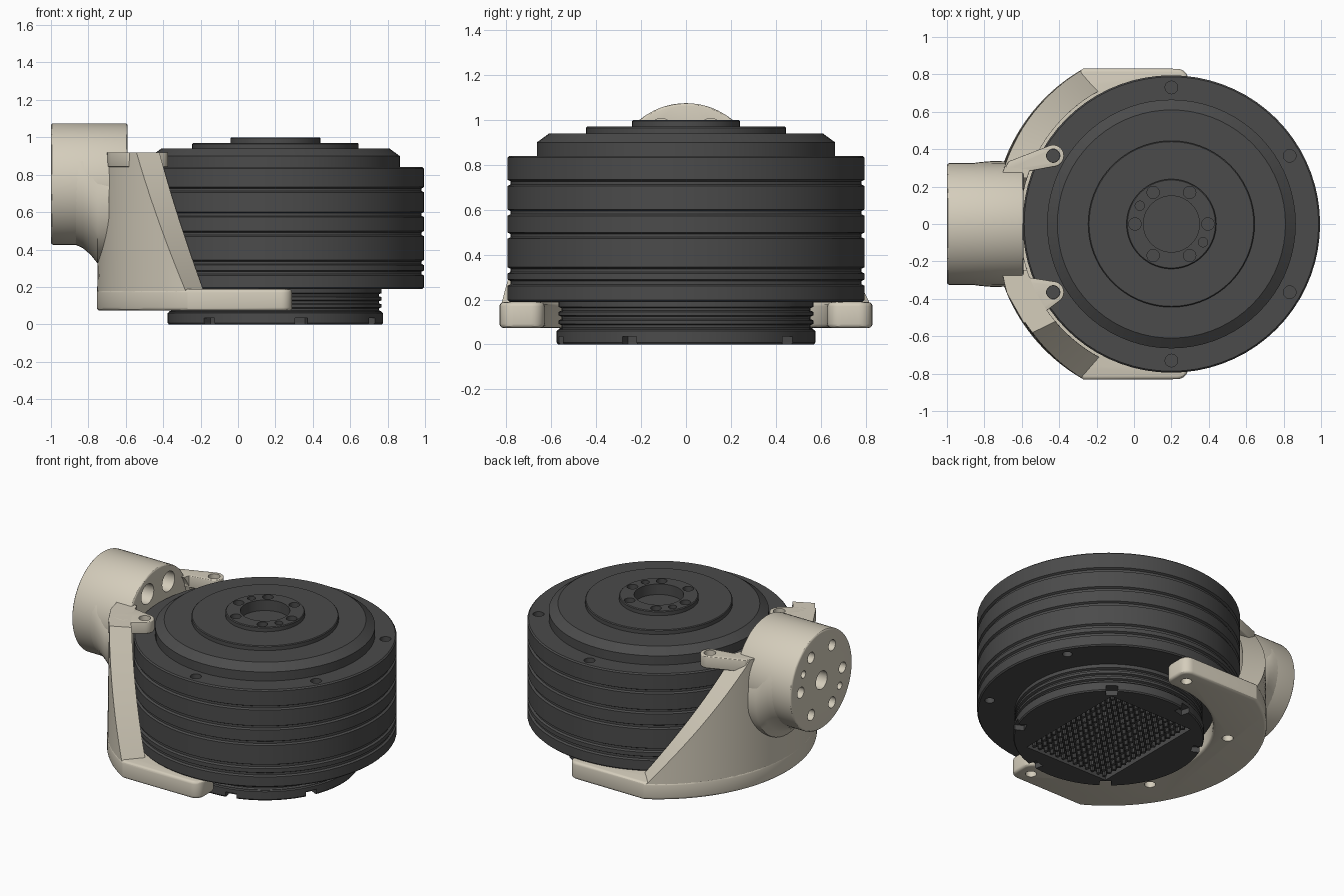
import bpy, bmesh, math
from math import sin, cos, pi, radians
from mathutils import Matrix, Vector
from mathutils.geometry import convex_hull_2d

if "Cube" in bpy.data.objects:
    bpy.data.objects.remove(bpy.data.objects["Cube"])

CX = 0.2  # drum axis


def material(name, rgb):
    m = bpy.data.materials.new(name)
    m.diffuse_color = (*rgb, 1)
    m.use_nodes = True
    m.node_tree.nodes["Principled BSDF"].inputs["Base Color"].default_value = m.diffuse_color
    return m


DARK = material("dark_grey", (0.07, 0.07, 0.07))
BEIGE = material("warm_beige", (0.66, 0.61, 0.50))


def finish(name, bm, mat=None, bevel=0, cutter=None):
    bmesh.ops.recalc_face_normals(bm, faces=bm.faces)
    me = bpy.data.meshes.new(name)
    bm.to_mesh(me)
    bm.free()
    ob = bpy.data.objects.new(name, me)
    bpy.context.collection.objects.link(ob)
    if mat is None:
        ob.hide_render = True
        return ob
    me.materials.append(mat)
    bpy.ops.object.select_all(action='DESELECT')
    bpy.context.view_layer.objects.active = ob
    ob.select_set(True)
    if bevel:
        b = ob.modifiers.new("bevel", 'BEVEL')
        b.width, b.segments, b.limit_method, b.angle_limit = bevel, 3, 'ANGLE', radians(40)
        bpy.ops.object.modifier_apply(modifier=b.name)
    if cutter:
        c = ob.modifiers.new("cut", 'BOOLEAN')
        c.operation, c.solver, c.object = 'DIFFERENCE', 'EXACT', cutter
        bpy.ops.object.modifier_apply(modifier=c.name)
        bpy.data.objects.remove(cutter)
    bpy.ops.object.shade_smooth_by_angle(angle=radians(30))
    return ob


def cyl(bm, r, p0, p1, seg=20):
    p0, p1 = Vector(p0), Vector(p1)
    d = p1 - p0
    mat = Matrix.Translation((p0 + p1) / 2) @ d.to_track_quat('Z', 'Y').to_matrix().to_4x4()
    bmesh.ops.create_cone(bm, cap_ends=True, segments=seg, radius1=r, radius2=r, depth=d.length, matrix=mat)


def box(bm, size, loc, rot=0):
    m = Matrix.Translation((CX, 0, 0)) @ Matrix.Rotation(rot, 4, 'Z') @ Matrix.Translation(loc)
    bmesh.ops.create_cube(bm, size=1, matrix=m @ Matrix.Diagonal((*size, 1)))


def loft(rings):
    """Solid from equal-length closed rings of points."""
    bm = bmesh.new()
    vs = [[bm.verts.new(p) for p in ring] for ring in rings]
    n = len(vs[0])
    for a, b in zip(vs, vs[1:]):
        for i in range(n):
            j = (i + 1) % n
            bm.faces.new((a[i], a[j], b[j], b[i]))
    bm.faces.new(vs[0])
    bm.faces.new(vs[-1])
    return bm


def prism(pts, z0, z1):
    return loft([[(x, y, z) for x, y in pts] for z in (z0, z1)])


def arc(cx, cy, r, a0, a1, n):
    return [(cx + r * cos(radians(a0 + (a1 - a0) * i / n)),
             cy + r * sin(radians(a0 + (a1 - a0) * i / n))) for i in range(n + 1)]


def bolt_ring(r):
    """Six bolt positions plus two dowels as (u, v, is_dowel)."""
    spots = [(a, False) for a in range(0, 360, 60)] + [(150, True), (-30, True)]
    return [(r * cos(radians(a)), r * sin(radians(a)), d) for a, d in spots]


# Drum: turned profile with grooves
def grooves(r, depth, half, heights):
    return [p for z in heights for p in ((r, z - half), (r - depth, z - half * .5),
                                         (r - depth, z + half * .5), (r, z + half))]


profile = [(.57, 0), (.576, .008), (.576, .06), (.568, .066)]
profile += grooves(.568, .014, .011, (.08, .118, .156)) + [(.568, .19), (.787, .19), (.795, .198)]
profile += grooves(.795, .013, .014, (.275, .33, .485, .587, .72))
profile += [(.795, .832), (.787, .84), (.665, .84), (.665, .90), (.61, .94), (.445, .94),
            (.445, .965), (.44, .97), (.24, .97), (.24, .995), (.235, 1.0)]
SEG = 72
drum = loft([[(CX + r * cos(2 * pi * i / SEG), r * sin(2 * pi * i / SEG), z) for i in range(SEG)]
             for r, z in profile])

# Drum cutters: hub bore and bolts, rim bolts, bottom recess and notches
cut = bmesh.new()
cyl(cut, .15, (CX, 0, .93), (CX, 0, 1.1), 40)
for u, v, dowel in bolt_ring(.195):
    cyl(cut, .025 if dowel else .033, (CX + u, v, .95), (CX + u, v, 1.1))
for a in range(30, 390, 60):
    x, y = CX + .73 * cos(radians(a)), .73 * sin(radians(a))
    cyl(cut, .034, (x, y, .78), (x, y, .9))
    cyl(cut, .03, (x, y, .1), (x, y, .23))
box(cut, (.62, .80, .1), (0, 0, -.015))
for a in (52, 104, 154, 232, 284, 334):
    box(cut, (.1, .07, .1), (.567, 0, -.015), radians(a))
finish("drum_body", drum, DARK, 0, finish("drum_cutter", cut))

# Cooling pins inside the bottom recess
pins = bmesh.new()
for i in range(13):
    for j in range(17):
        x, y = CX + (i - 6) * .046, (j - 8) * .046
        cyl(pins, .013, (x, y, .003), (x, y, .04), 8)
finish("bottom_pins", pins, DARK)

# Bracket base: C-shaped plate under the drum
outline = arc(CX, 0, .955, 119.5, 240.5, 40)
outline += arc(.23, -.77, .06, -90, 0, 6) + arc(.23, -.69, .06, 0, 90, 6)
outline += arc(CX, 0, .63, 270, 90, 40)
outline += arc(.23, .69, .06, -90, 0, 6) + arc(.23, .77, .06, 0, 90, 6)
cut = bmesh.new()
for a in (90, 150, 210, 270):
    x, y = CX + .73 * cos(radians(a)), .73 * sin(radians(a))
    cyl(cut, .034, (x, y, 0), (x, y, .3))
finish("bracket_base", prism(outline, .073, .188), BEIGE, .018, finish("base_cutter", cut))

# Bracket wall: curved shell whose two edges lean back towards the tube
rings = []
for k in range(13):
    t = k / 12
    z, ro = .17 + .75 * t, .953 - .01 * t
    front, back = 60 - 22 * t, 60 - 41 * t
    rings.append([(x, y, z) for x, y in arc(CX, 0, ro, 180 - back, 180 + front, 32)
                  + arc(CX, 0, .81, 180 + front + 2, 180 - back - 2, 32)])
cut = bmesh.new()
cyl(cut, .30, (-1.2, 0, .75), (-.4, 0, .75), 48)
finish("bracket_wall", loft(rings), BEIGE, 0, finish("wall_cutter", cut))

# Mounting tube with bolt pattern, counterbores and clearance for the drum
tube = bmesh.new()
cyl(tube, .325, (-1.0, 0, .75), (-.59, 0, .75), 72)
cut = bmesh.new()
cyl(cut, .06, (-1.1, 0, .75), (-.85, 0, .75), 24)
for u, v, dowel in bolt_ring(.22):
    y, z = -u, .75 + v
    if dowel:
        cyl(cut, .024, (-1.1, y, z), (-.92, y, z))
    else:
        loft_r = [(-1.1, .036), (-.85, .036), (-.85, .066), (-.5, .066)]
        hole = loft([[(x, y + r * cos(2 * pi * i / 24), z + r * sin(2 * pi * i / 24))
                      for i in range(24)] for x, r in loft_r])
        tmp = bpy.data.meshes.new("tmp")
        bmesh.ops.recalc_face_normals(hole, faces=hole.faces)
        hole.to_mesh(tmp)
        hole.free()
        cut.from_mesh(tmp)
        bpy.data.meshes.remove(tmp)
finish("mounting_tube", tube, BEIGE, .012, finish("tube_cutter", cut))

# Flare blending the underside of the tube into the wall
flare = loft([[(x, r * cos(2 * pi * i / 48), c + r * sin(2 * pi * i / 48)) for i in range(48)]
              for x, c, r in ((-.87, .75, .324), (-.83, .738, .330), (-.79, .708, .334),
                              (-.75, .662, .337), (-.69, .655, .335))])
cut = bmesh.new()
cyl(cut, .30, (-1.2, 0, .75), (-.4, 0, .75), 48)
finish("tube_flare", flare, BEIGE, 0, finish("flare_cutter", cut))

# Ears clamping the drum rim from above
ears = {"ear_back": (.365, [(-.70, .28), (-.67, .335), (-.6, .275)]),
        "ear_front": (-.365, [(-.70, -.29), (-.68, -.37), (-.59, -.53), (-.55, -.525), (-.6, -.28)])}
for name, (y, pts) in ears.items():
    pts = pts + arc(-.432, y, .058, 0, 345, 23)
    hull = [pts[i] for i in convex_hull_2d([Vector(p) for p in pts])]
    cut = bmesh.new()
    cyl(cut, .036, (-.432, y, .7), (-.432, y, 1.0))
    finish(name, prism(hull, .842, .92), BEIGE, .005, finish(name + "_cutter", cut))
